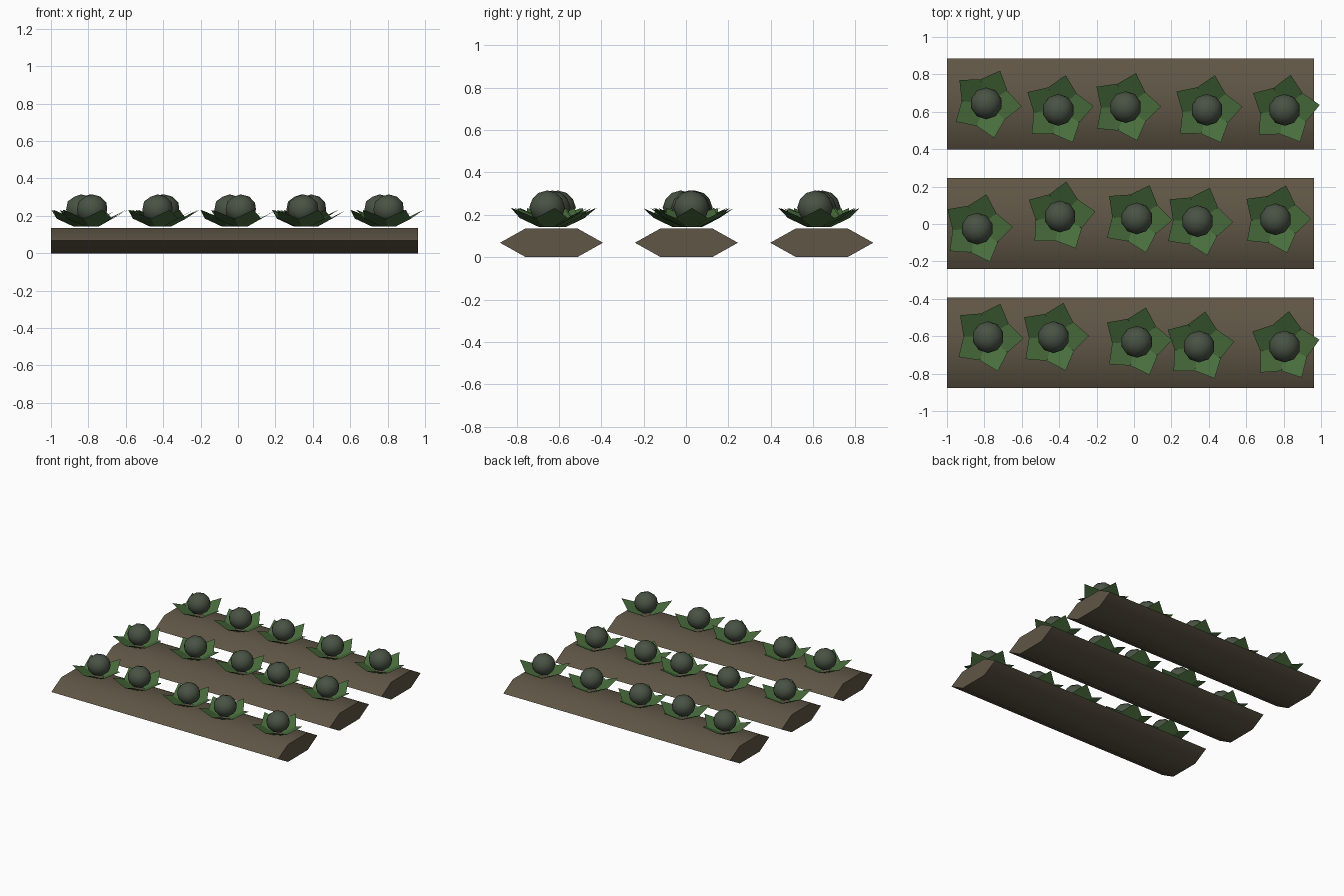
import bpy, bmesh, math
from mathutils import Vector

if "Cube" in bpy.data.objects:
    bpy.data.objects.remove(bpy.data.objects["Cube"])


def material(name, rgb):
    m = bpy.data.materials.new(name)
    m.diffuse_color = (*rgb, 1)
    m.use_nodes = True
    m.node_tree.nodes["Principled BSDF"].inputs["Base Color"].default_value = m.diffuse_color
    return m


SOIL = material("soil brown", (0.115, 0.092, 0.060))
LEAF = material("leaf green", (0.065, 0.150, 0.045))
HEAD = material("head grey green", (0.066, 0.085, 0.058))


def finish(name, bm, mat, smooth=None):
    me = bpy.data.meshes.new(name)
    bm.to_mesh(me)
    bm.free()
    me.materials.append(mat)
    ob = bpy.data.objects.new(name, me)
    bpy.context.collection.objects.link(ob)
    if smooth:
        bpy.ops.object.select_all(action='DESELECT')
        ob.select_set(True)
        bpy.context.view_layer.objects.active = ob
        bpy.ops.object.shade_smooth_by_angle(angle=math.radians(smooth))
    return ob


# Soil ridge: flattened hexagonal bar
def soil_bed(name, y0):
    bm = bmesh.new()
    rings = []
    for x in (-1.0, 0.962):
        rings.append([bm.verts.new((x, y0 + 0.243 * math.cos(k * math.pi / 3),
                                    0.068 + 0.0785 * math.sin(k * math.pi / 3)))
                      for k in range(6)])
    a, b = rings
    for k in range(6):
        j = (k + 1) % 6
        bm.faces.new((a[k], a[j], b[j], b[k]))
    bm.faces.new(a)
    bm.faces.new(b)
    bmesh.ops.recalc_face_normals(bm, faces=bm.faces)
    finish(name, bm, SOIL, 35)


# Five flat pointed leaves: (distance out, half width) outline, tilted upward
def leaves(name, x, y, turn):
    outline = [(0.03, -0.025), (0.107, -0.077), (0.19, 0), (0.107, 0.077), (0.03, 0.025)]
    bm = bmesh.new()
    for k in range(5):
        a = math.radians(turn) + k * math.tau / 5
        c, s = math.cos(a), math.sin(a)
        bm.faces.new([bm.verts.new((x + r * c - w * s, y + r * s + w * c,
                                    0.142 + (r - 0.03) * 0.56))
                      for r, w in outline])
    finish(name, bm, LEAF)


# Round cabbage head
def head(name, x, y):
    bm = bmesh.new()
    bmesh.ops.create_icosphere(bm, subdivisions=2, radius=0.085)
    bmesh.ops.scale(bm, vec=(1, 1, 0.94), verts=bm.verts)
    bmesh.ops.translate(bm, vec=Vector((x, y, 0.235)), verts=bm.verts)
    finish(name, bm, HEAD, 35)


# Rows: bed centre, then (x, y, turn in degrees) per plant
rows = [
    (0.641, [(-0.79, 0.645, -5), (-0.405, 0.61, 6), (-0.045, 0.625, 1),
             (0.39, 0.61, 5), (0.805, 0.61, 8)]),
    (0.002, [(-0.838, -0.025, 3), (-0.395, 0.04, 8), (0.015, 0.03, -3),
             (0.34, 0.015, -2), (0.757, 0.025, 1)]),
    (-0.635, [(-0.78, -0.605, -2), (-0.43, -0.605, 2), (0.015, -0.63, 3),
              (0.348, -0.655, 8), (0.805, -0.655, 11)]),
]
for i, (y0, plants) in enumerate(rows, 1):
    soil_bed(f"soil_bed_{i}", y0)
    for j, (x, y, turn) in enumerate(plants, 1):
        leaves(f"outer_leaves_{i}_{j}", x, y, turn)
        head(f"cabbage_head_{i}_{j}", x, y)
